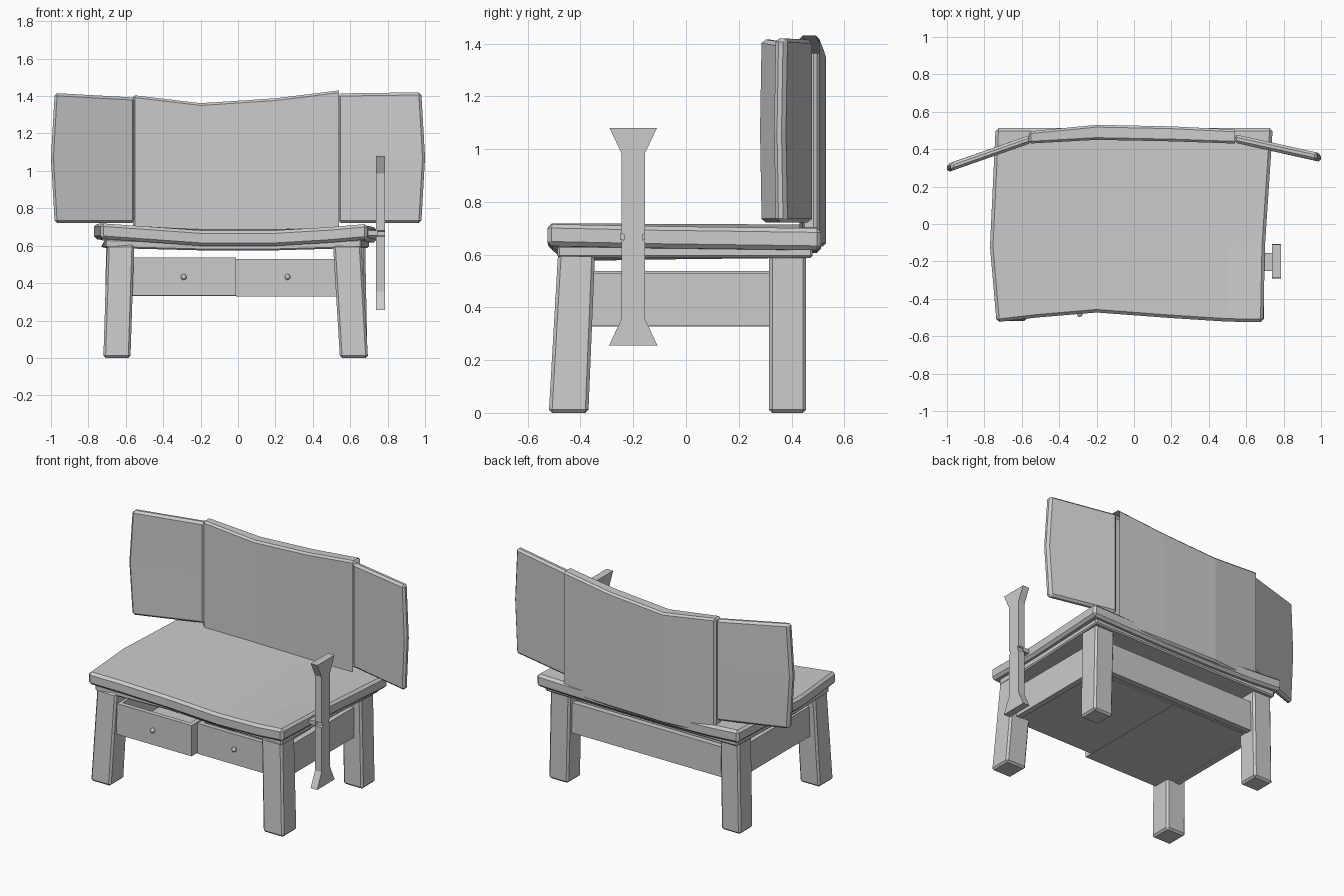
import bpy, bmesh
from mathutils import Vector

if "Cube" in bpy.data.objects:
    bpy.data.objects.remove(bpy.data.objects["Cube"])


def loft(name, sections, bevel=0.0, open_end=False):
    """Skin equal-length point loops into a closed solid, with an optional chamfer."""
    bm = bmesh.new()
    loops = [[bm.verts.new(p) for p in s] for s in sections]
    n = len(loops[0])
    for a, b in zip(loops, loops[1:]):
        for i in range(n):
            j = (i + 1) % n
            bm.faces.new((a[i], a[j], b[j], b[i]))
    bm.faces.new(loops[0])
    if not open_end:
        bm.faces.new(loops[-1])
    bmesh.ops.recalc_face_normals(bm, faces=bm.faces)
    me = bpy.data.meshes.new(name)
    bm.to_mesh(me)
    bm.free()
    ob = bpy.data.objects.new(name, me)
    bpy.context.collection.objects.link(ob)
    if bevel:
        m = ob.modifiers.new("chamfer", 'BEVEL')
        m.width = bevel
        m.segments = 1
        m.limit_method = 'ANGLE'
        m.angle_limit = 0.7
    return ob


def rect(x0, x1, y0, y1, z):
    return [(x0, y0, z), (x1, y0, z), (x1, y1, z), (x0, y1, z)]


def box(name, x0, x1, y0, y1, z0, z1, bevel=0.0):
    return loft(name, [rect(x0, x1, y0, y1, z0), rect(x0, x1, y0, y1, z1)], bevel)


def slab(name, columns, y_mid, y_back, z_shift, thick, bevel):
    """Sagging plank: each column is (x front, x middle, x back, y front, z top front, z top back)."""
    secs = []
    for xf, xm, xb, yf, zf, zb in columns:
        zf, zb = zf + z_shift, zb + z_shift
        zm = (zf + zb) / 2
        secs.append([(xf, yf, zf - thick), (xf, yf, zf), (xm, y_mid, zm),
                     (xb, y_back, zb), (xb, y_back, zb - thick), (xm, y_mid, zm - thick)])
    return loft(name, secs, bevel)


# Worktop and the thinner layer under it
slab("worktop", [(-.735, -.77, -.74, -.525, .72, .715),
                 (-.52, -.52, -.52, -.50, .705, .70),
                 (-.20, -.20, -.20, -.473, .682, .69),
                 (.20, .20, .20, -.503, .682, .69),
                 (.50, .50, .50, -.522, .70, .695),
                 (.692, .70, .742, -.525, .717, .70)], -.12, .512, 0, .083, .016)
slab("under_layer", [(-.71, -.73, -.71, -.487, .635, .64),
                     (-.20, -.20, -.20, -.44, .622, .635),
                     (.20, .20, .20, -.46, .622, .635),
                     (.66, .67, .70, -.487, .635, .635)], -.12, .48, 0, .047, .008)

# Legs: the front pair splays forward, all splay slightly sideways
for name, xb, xt, yb, yt in (
        ("front_left_leg", (-.72, -.575), (-.70, -.555), (-.52, -.37), (-.485, -.345)),
        ("front_right_leg", (.545, .695), (.508, .66), (-.52, -.37), (-.485, -.345)),
        ("back_left_leg", (-.715, -.575), (-.705, -.565), (.315, .455), (.315, .455)),
        ("back_right_leg", (.55, .692), (.535, .68), (.315, .455), (.315, .455))):
    loft(name, [rect(*xb, *yb, 0), rect(*xt, *yt, .605)], .012)

# Aprons between the legs
box("left_apron", -.66, -.62, -.40, .36, .33, .53)
box("right_apron", .59, .63, -.40, .36, .33, .53)
box("back_apron", -.64, .61, .385, .425, .33, .53)
box("bottom_board", -.64, .61, -.40, .40, .335, .35)


# Drawers are open-topped trays with a round knob; the left one is pulled out
def drawer(name, x0, x1, y0, z0, z1, knob_x):
    y1, t = .36, .03
    loft(name, [rect(x0, x1, y0, y1, z0), rect(x0, x1, y0, y1, z1),
                rect(x0 + t, x1 - t, y0 + t, y1 - t, z1),
                rect(x0 + t, x1 - t, y0 + t, y1 - t, z0 + t)])
    bpy.ops.mesh.primitive_uv_sphere_add(segments=10, ring_count=6, radius=.016,
                                         location=(knob_x, y0 - .01, .433))
    bpy.context.object.name = name + "_knob"


drawer("left_drawer", -.568, -.012, -.47, .333, .537, -.29)
drawer("right_drawer", -.010, .53, -.41, .328, .53, .265)

# Curved back panel (its right end is open behind the wing)
loft("back_panel", [[(x, yf, .63), (x, yf, zt), (x, yb, zt), (x, yb, .63)]
                    for x, yf, yb, zt in ((-.562, .43, .495, 1.405),
                                          (-.20, .45, .53, 1.362),
                                          (.20, .442, .522, 1.388),
                                          (.54, .43, .505, 1.43))], .012, open_end=True)


# Side wings, angled forward with a slightly pointed outer edge
def wing(name, x_in, x_out, y_in, y_out, z_in, z_out, thick=.045):
    s = 1 if x_out > 0 else -1
    secs = []
    for x, tip, y, zt in ((x_in, 0, y_in, z_in), (x_out, .02 * s, y_out, z_out)):
        secs.append([(x, y, .722), (x + tip, y - abs(tip) * .3, 1.07), (x, y, zt),
                     (x, y + thick, zt), (x + tip, y + thick - abs(tip) * .3, 1.07),
                     (x, y + thick, .722)])
    loft(name, secs, .014)


wing("left_wing", -.55, -.98, .433, .282, 1.392, 1.416)
wing("right_wing", .535, .98, .435, .337, 1.414, 1.42)

# Side vise: flared upright jaw and the small block joining it to the worktop
half = [(.09, 1.08), (.045, .985), (.045, .68), (.035, .675), (.035, .655),
        (.045, .65), (.045, .355), (.092, .255)]
outline = [(-.20 + w, z) for w, z in half] + [(-.20 - w, z) for w, z in reversed(half)]
loft("vise_jaw", [[(x, y, z) for y, z in outline] for x in (.737, .785)])
box("vise_block", .66, .745, -.25, -.155, .655, .682)
